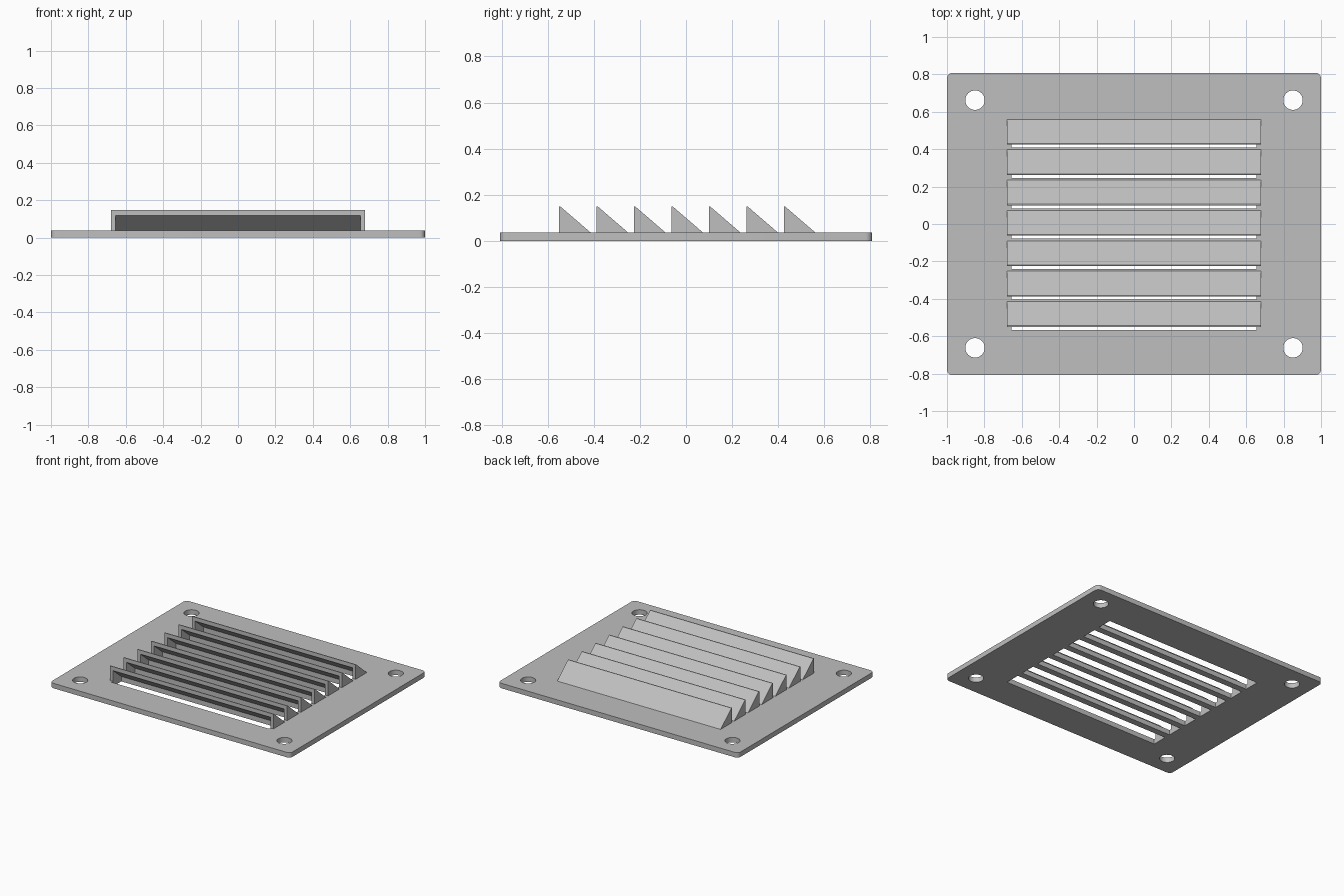
import bpy
import bmesh
from math import cos, sin, pi, radians

cube = bpy.data.objects.get("Cube")
if cube:
    bpy.data.objects.remove(cube, do_unlink=True)

HALF_X, HALF_Y, THICK = 1.0, 0.808, 0.037
TOP = 0.148
COUNT, PITCH = 7, 0.1625
FRONT, DEPTH = -0.55, 0.135      # front of the first louvre, louvre depth
OUTER, INNER = 0.68, 0.655       # half widths outside and inside the side walls
SHELL = 0.03                     # vertical thickness of the sloping skin
INSET = 0.037                    # depth of the skin's foot on the plate

grey = bpy.data.materials.new("light_grey")
grey.use_nodes = True
colour = (0.52, 0.52, 0.52, 1)
grey.diffuse_color = colour
grey.node_tree.nodes["Principled BSDF"].inputs["Base Color"].default_value = colour


def arc(cx, cy, r, start, end, steps):
    angles = [start + (end - start) * i / steps for i in range(steps + 1)]
    return [(cx + r * cos(a), cy + r * sin(a)) for a in angles]


def add_outline(curve, points):
    spline = curve.splines.new("POLY")
    spline.points.add(len(points) - 1)
    for p, (x, y) in zip(spline.points, points):
        p.co = (x, y, 0, 1)
    spline.use_cyclic_u = True


# Flat plate: rounded outline with screw holes and one slot per louvre
curve = bpy.data.curves.new("plate", "CURVE")
curve.dimensions = "2D"
curve.fill_mode = "BOTH"
curve.extrude = THICK / 2
radius = 0.03
corners = [(1, 1), (-1, 1), (-1, -1), (1, -1)]
outline = []
for i, (sx, sy) in enumerate(corners):
    outline += arc(sx * (HALF_X - radius), sy * (HALF_Y - radius), radius,
                   i * pi / 2, (i + 1) * pi / 2, 6)
add_outline(curve, outline)
for sx, sy in corners:
    add_outline(curve, arc(sx * 0.85, sy * 0.662, 0.052, 0, 2 * pi, 32)[:-1])
for i in range(COUNT):
    y = FRONT + i * PITCH
    y0, y1 = y - 0.016, y + DEPTH - INSET
    add_outline(curve, [(-INNER, y0), (INNER, y0), (INNER, y1), (-INNER, y1)])
curve.materials.append(grey)
plate = bpy.data.objects.new("plate", curve)
plate.location.z = THICK / 2
bpy.context.collection.objects.link(plate)
bpy.ops.object.select_all(action="DESELECT")
plate.select_set(True)
bpy.context.view_layer.objects.active = plate
bpy.ops.object.convert(target="MESH")
plate = bpy.context.view_layer.objects.active
bm = bmesh.new()
bm.from_mesh(plate.data)
bmesh.ops.remove_doubles(bm, verts=bm.verts, dist=0.0001)
bmesh.ops.recalc_face_normals(bm, faces=bm.faces)
bm.to_mesh(plate.data)
bm.free()
bpy.ops.object.shade_smooth_by_angle(angle=radians(30))


def prism(bm, profile, x0, x1):
    """Extrude a (y, z) profile along x."""
    face = bm.faces.new([bm.verts.new((x0, y, z)) for y, z in profile])
    out = bmesh.ops.extrude_face_region(bm, geom=[face])
    verts = [v for v in out["geom"] if isinstance(v, bmesh.types.BMVert)]
    bmesh.ops.translate(bm, verts=verts, vec=(x1 - x0, 0, 0))


# Hollow louvre hood: sloping skin closed by a wedge wall at each end
tail = FRONT + DEPTH
lip = FRONT + 0.006
skin = [(FRONT, TOP), (lip, TOP), (tail, THICK), (tail - INSET, THICK),
        (FRONT, TOP - SHELL)]
wedge = [(FRONT, THICK), (FRONT, TOP), (lip, TOP), (tail, THICK)]
bm = bmesh.new()
prism(bm, skin, -INNER, INNER)
for side in (-1, 1):
    prism(bm, wedge, side * INNER, side * OUTER)
bmesh.ops.recalc_face_normals(bm, faces=bm.faces)
mesh = bpy.data.meshes.new("louvres")
bm.to_mesh(mesh)
bm.free()
mesh.materials.append(grey)
louvres = bpy.data.objects.new("louvres", mesh)
bpy.context.collection.objects.link(louvres)

# Row of louvres
array = louvres.modifiers.new("row", "ARRAY")
array.count = COUNT
array.use_relative_offset = False
array.use_constant_offset = True
array.constant_offset_displace = (0, PITCH, 0)
